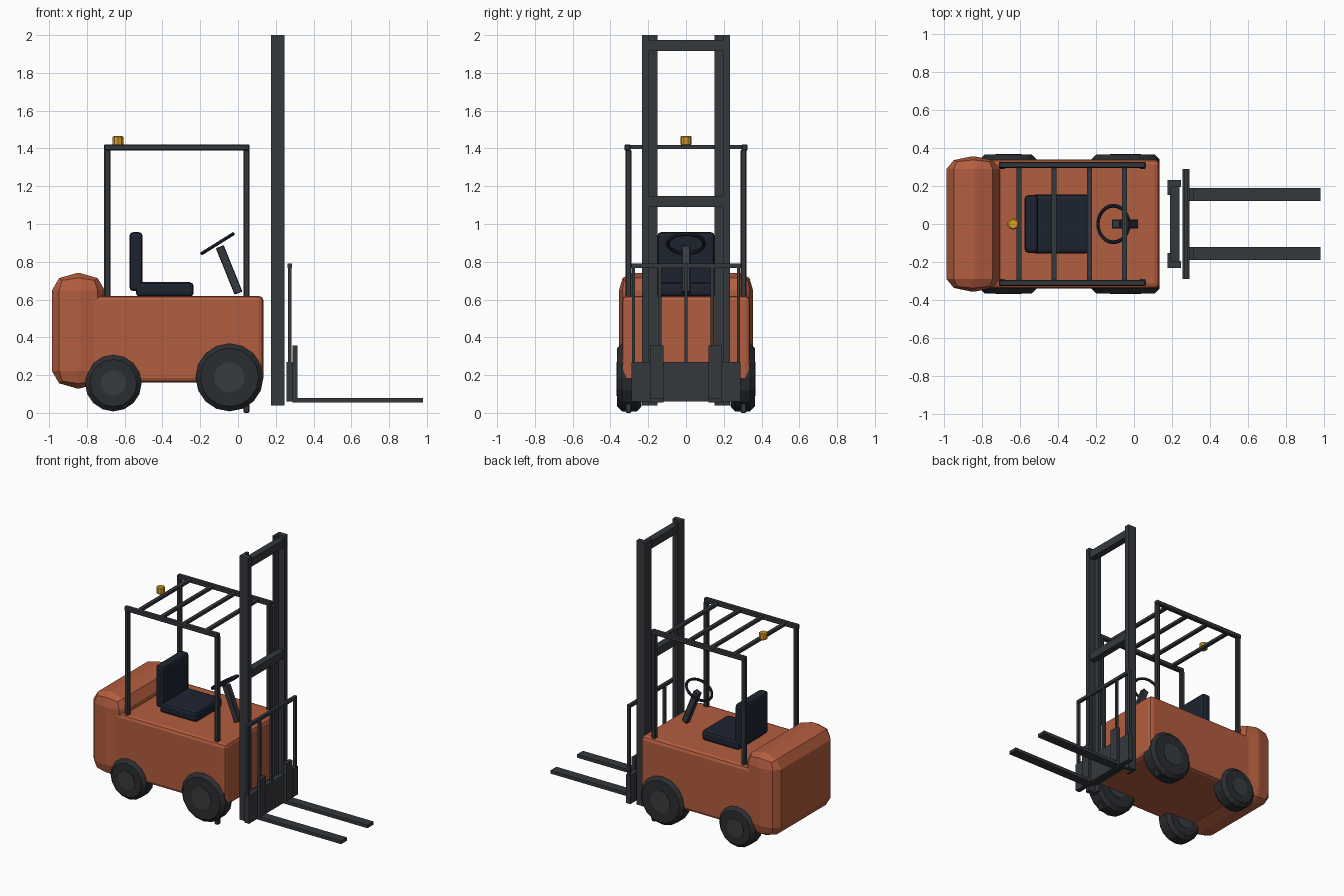
import bpy, bmesh, math
from mathutils import Matrix, Vector

if "Cube" in bpy.data.objects:
    bpy.data.objects.remove(bpy.data.objects["Cube"])


def material(name, r, g, b):
    m = bpy.data.materials.new(name)
    m.diffuse_color = (r, g, b, 1)
    m.use_nodes = True
    m.node_tree.nodes["Principled BSDF"].inputs["Base Color"].default_value = m.diffuse_color
    return m


PAINT = material("orange_paint", 0.45, 0.11, 0.05)
STEEL = material("dark_steel", 0.035, 0.04, 0.046)
RUBBER = material("rubber", 0.023, 0.026, 0.03)
HUB = material("hub_grey", 0.04, 0.045, 0.05)
VINYL = material("navy_vinyl", 0.012, 0.017, 0.03)
AMBER = material("amber", 0.7, 0.33, 0.02)


def finish(bm, name, mat):
    bmesh.ops.recalc_face_normals(bm, faces=bm.faces)
    me = bpy.data.meshes.new(name)
    bm.to_mesh(me)
    bm.free()
    me.materials.append(mat)
    ob = bpy.data.objects.new(name, me)
    bpy.context.collection.objects.link(ob)
    return ob


def box(name, x, y, z, mat, bevel=0.0, segs=1, stretch=(1, 1, 1)):
    """Box from (min, max) ranges; stretch makes the bevel unequal per axis."""
    lo, hi = Vector((x[0], y[0], z[0])), Vector((x[1], y[1], z[1]))
    size, s = hi - lo, Vector(stretch)
    bm = bmesh.new()
    bmesh.ops.create_cube(bm, size=1)
    bmesh.ops.scale(bm, vec=[size[i] / s[i] for i in range(3)], verts=bm.verts)
    if bevel:
        bmesh.ops.bevel(bm, geom=bm.edges[:], offset=bevel, segments=segs,
                        profile=0.5, affect='EDGES')
    bmesh.ops.scale(bm, vec=s, verts=bm.verts)
    bmesh.ops.translate(bm, vec=(lo + hi) / 2, verts=bm.verts)
    return finish(bm, name, mat)


def disc(name, centre, r, depth, sides, mat, axis='Z', bevel=0.0):
    """Cylinder with optionally chamfered rims."""
    bm = bmesh.new()
    bmesh.ops.create_cone(bm, cap_ends=True, segments=sides,
                          radius1=r, radius2=r, depth=depth)
    if bevel:
        rims = [e for e in bm.edges if abs(e.verts[0].co.z - e.verts[1].co.z) < 1e-5]
        bmesh.ops.bevel(bm, geom=rims, offset=bevel, segments=1, affect='EDGES')
    if axis == 'Y':
        bmesh.ops.rotate(bm, matrix=Matrix.Rotation(math.pi / 2, 3, 'X'), verts=bm.verts)
    bmesh.ops.translate(bm, vec=centre, verts=bm.verts)
    return finish(bm, name, mat)


def around(c, w):
    return (c - w / 2, c + w / 2)


SIDES = (("left", 1), ("right", -1))

# chassis and rounded counterweight
box("chassis", (-0.86, 0.135), (-0.34, 0.34), (0.16, 0.62), PAINT, 0.026, 2)
box("counterweight", (-0.985, -0.705), (-0.355, 0.355), (0.13, 0.74), PAINT,
    0.13, 2, (1, 0.5, 0.7))

# wheels with hubs
for end, x, r in (("front", -0.045, 0.18), ("rear", -0.66, 0.15)):
    for side, s in SIDES:
        c = (x, s * 0.30, r + 0.008)
        disc(f"{end}_{side}_tyre", c, r, 0.128, 16, RUBBER, 'Y', 0.025)
        disc(f"{end}_{side}_hub", c, r * 0.45, 0.134, 16, HUB, 'Y')

# overhead guard
for side, s in SIDES:
    y = around(s * 0.305, 0.033)
    box(f"front_{side}_post", around(0.045, 0.033), y, (0, 1.395), STEEL, 0.006)
    box(f"rear_{side}_post", around(-0.692, 0.033), y, (0.59, 1.395), STEEL, 0.006)
    box(f"guard_{side}_rail", (-0.71, 0.062), around(s * 0.31, 0.033),
        (1.388, 1.422), STEEL, 0.006)
for i in range(4):
    box(f"guard_slat_{i + 1}", around(-0.605 + i * 0.185, 0.026), (-0.31, 0.31),
        (1.398, 1.418), STEEL)

# warning beacon
disc("beacon", (-0.635, 0, 1.441), 0.03, 0.05, 10, AMBER, bevel=0.006)

# seat
box("seat_cushion", (-0.54, -0.235), (-0.155, 0.155), (0.615, 0.692), VINYL, 0.02, 2)
box("seat_back", (-0.575, -0.505), (-0.152, 0.152), (0.645, 0.957), VINYL, 0.02, 2)

# steering column, leaning back
column = box("steering_column", around(0, 0.045), around(0, 0.045), around(0, 0.265), STEEL, 0.004)
column.location = (-0.047, 0, 0.757)
column.rotation_euler = (0, math.radians(-22), 0)

# steering wheel and spoke
bpy.ops.mesh.primitive_torus_add(major_radius=0.096, minor_radius=0.01,
                                 major_segments=24, minor_segments=6,
                                 location=(-0.108, 0, 0.896),
                                 rotation=(0, math.radians(-32), 0))
wheel = bpy.context.object
wheel.name = "steering_wheel"
wheel.data.materials.append(VINYL)

# mast: channels with a rear flange, tied by crossbars
for side, s in SIDES:
    web = sorted((s * 0.195, s * 0.232))
    flange = sorted((s * 0.152, s * 0.2))
    box(f"mast_{side}_web", (0.175, 0.246), web, (0.04, 2.0), STEEL)
    box(f"mast_{side}_flange", (0.175, 0.195), flange, (0.04, 2.0), STEEL)
for name, z in (("lower", 0.12), ("middle", 1.12), ("top", 1.945)):
    box(f"mast_{name}_crossbar", (0.19, 0.24), (-0.197, 0.197), around(z, 0.058), STEEL)

# carriage and load backrest
box("carriage_plate", (0.256, 0.292), (-0.288, 0.288), (0.06, 0.27), STEEL)
for i in range(5):
    box(f"backrest_bar_{i + 1}", around(0.274, 0.018), around(-0.278 + i * 0.139, 0.018),
        (0.26, 0.78), STEEL)
box("backrest_top", around(0.274, 0.022), (-0.288, 0.288), (0.768, 0.79), STEEL)

# forks
for side, s in SIDES:
    y = around(s * 0.155, 0.07)
    box(f"{side}_fork_heel", (0.288, 0.315), y, (0.056, 0.358), STEEL)
    box(f"{side}_fork_blade", (0.29, 0.98), y, (0.056, 0.08), STEEL)
